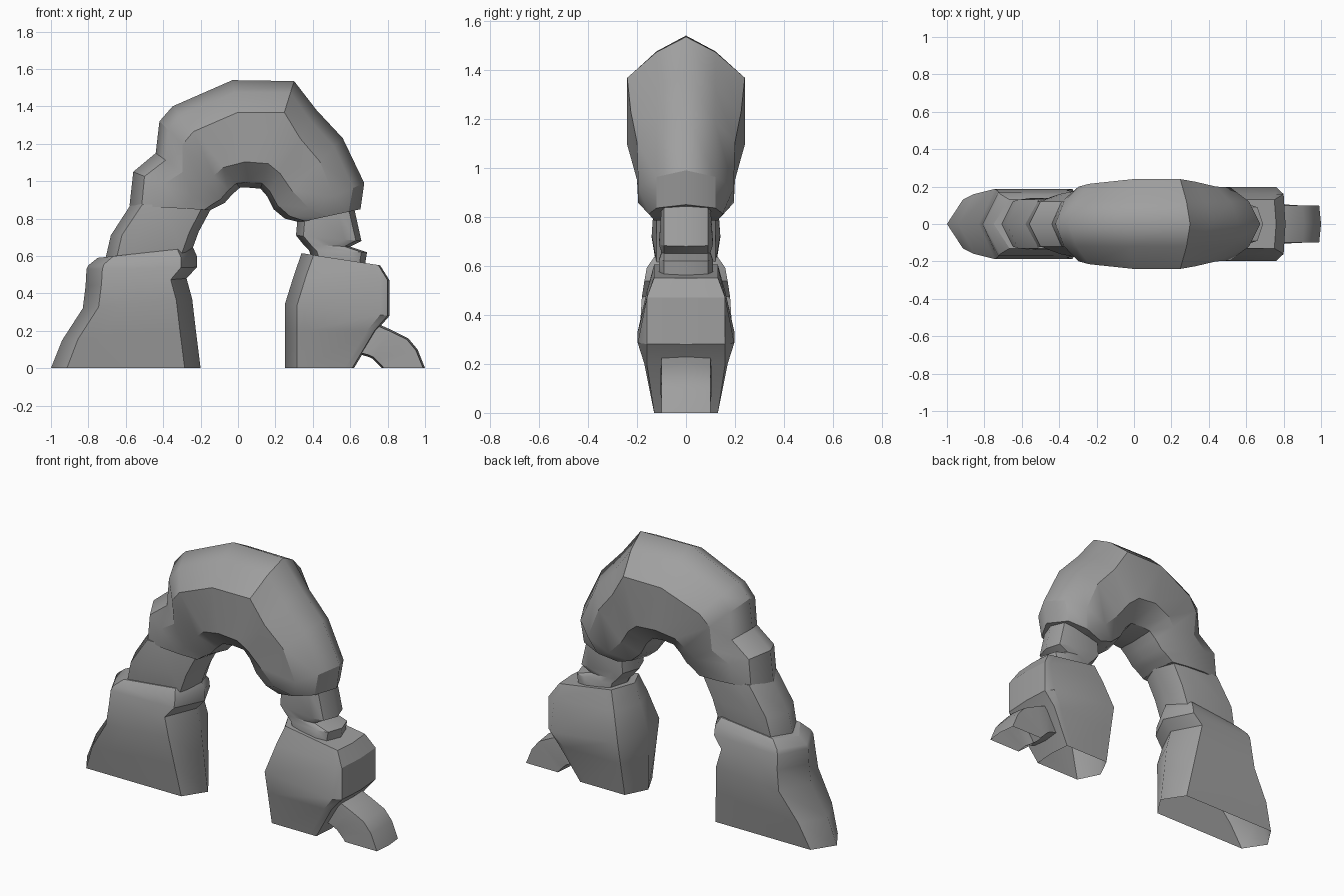
import bpy, bmesh, math

cube = bpy.data.objects.get("Cube")
if cube:
    bpy.data.objects.remove(cube)

stone = bpy.data.materials.new("grey stone")
stone.use_nodes = True
GREY = (0.35, 0.35, 0.35, 1)
stone.diffuse_color = GREY
stone.node_tree.nodes["Principled BSDF"].inputs["Base Color"].default_value = GREY
SIDES = 10


def section(outer, inner, width, edges, bevels, shoulder):
    """Ridged slab section running from an outer to an inner (x, z) point."""
    dx, dz = inner[0] - outer[0], inner[1] - outer[1]
    length = math.hypot(dx, dz)
    out_edge, in_edge = (min(width, e) for e in edges)
    out_bevel, in_bevel = bevels
    half = [(0, 0), (out_bevel, out_edge), (out_bevel + shoulder, width),
            (length - in_bevel - shoulder, width), (length - in_bevel, in_edge), (length, 0)]
    ring = half + [(d, -y) for d, y in half[-2:0:-1]]
    return [(outer[0] + dx * d / length, y, outer[1] + dz * d / length) for d, y in ring]


def loft(name, stations, edges, bevels, shoulder, open_end=None, crease=None):
    """Skin a rock through its stations: outer point, inner point, half width."""
    bm = bmesh.new()
    rings = [[bm.verts.new(p) for p in section(*s, edges, bevels, shoulder)] for s in stations]
    for a, b in zip(rings, rings[1:]):
        for i in range(SIDES):
            j = (i + 1) % SIDES
            bm.faces.new((a[i], a[j], b[j], b[i]))
    caps = [bm.faces.new(rings[0]), bm.faces.new(rings[-1])]
    bmesh.ops.recalc_face_normals(bm, faces=bm.faces)
    # Ground ends stay hollow
    if open_end is not None:
        bmesh.ops.delete(bm, geom=[caps[open_end]], context='FACES_ONLY')
    mesh = bpy.data.meshes.new(name)
    bm.to_mesh(mesh)
    bm.free()
    mesh.materials.append(stone)
    obj = bpy.data.objects.new(name, mesh)
    bpy.context.collection.objects.link(obj)
    bpy.ops.object.select_all(action='DESELECT')
    obj.select_set(True)
    bpy.context.view_layer.objects.active = obj
    bpy.ops.object.shade_smooth_by_angle(angle=math.radians(30))
    # Soft centre ridges, and a broken ridge across the crown
    for e in mesh.edges:
        ring, place = zip(*(divmod(v, SIDES) for v in e.vertices))
        if place in ((0, 0), (5, 5)):
            e.use_edge_sharp = False
        if ring == (crease, crease) and set(place) <= {0, 1, SIDES - 1}:
            e.use_edge_sharp = True


# Broad foot on the right side, with a notched inner lip
loft("right_foot", [
    ((-1, 0), (-.2, 0), .13),
    ((-.94, .15), (-.225, .2), .16),
    ((-.83, .32), (-.245, .37), .187),
    ((-.815, .44), (-.275, .48), .18),
    ((-.81, .53), (-.22, .54), .17),
    ((-.8, .55), (-.22, .6), .16),
    ((-.75, .59), (-.24, .645), .13),
], (.2, .2), (.085, .085), .12, open_end=0)

# Leaning block above it
loft("right_neck", [
    ((-.71, .58), (-.25, .62), .12),
    ((-.68, .71), (-.21, .73), .14),
    ((-.57, .88), (-.14, .86), .13),
], (.13, .12), (.06, .05), .08)

# Curved bridge of the arch
loft("arch_span", [
    ((-.58, .87), (-.15, .845), .14),
    ((-.56, 1.05), (-.11, .865), .16),
    ((-.44, 1.15), (-.07, .885), .18),
    ((-.42, 1.32), (-.03, .93), .2),
    ((-.35, 1.4), (.01, .965), .215),
    ((-.03, 1.54), (.06, .965), .24),
    ((.3, 1.535), (.12, .96), .24),
    ((.42, 1.38), (.155, .92), .225),
    ((.56, 1.23), (.19, .85), .2),
    ((.675, .99), (.25, .8), .195),
    ((.655, .85), (.33, .78), .15),
], (.12, .13), (.065, .03), .11, crease=6)

# Narrow neck with a pinched waist
loft("left_neck", [
    ((.62, .86), (.32, .82), .1),
    ((.66, .68), (.31, .71), .11),
    ((.60, .65), (.35, .66), .1),
    ((.69, .62), (.38, .63), .11),
    ((.68, .56), (.4, .57), .11),
], (.09, .1), (.03, .04), .06)

# Wedge foot on the left side, undercut on its outer face
loft("left_foot", [
    ((.62, 0), (.25, 0), .13),
    ((.74, .2), (.25, .2), .17),
    ((.81, .28), (.25, .34), .197),
    ((.81, .47), (.3, .5), .16),
    ((.76, .55), (.34, .615), .13),
], (.16, .2), (.01, .065), .04, open_end=0)

# Small boulder leaning against the wedge foot
loft("leaning_boulder", [
    ((.66, .21), (.63, .08), .09),
    ((.74, .24), (.70, .06), .1),
    ((.82, .205), (.72, .05), .105),
    ((.91, .16), (.74, .03), .1),
    ((.96, .1), (.76, .01), .1),
    ((1, 0), (.77, 0), .1),
], (.1, .1), (.01, .01), .03, open_end=1)
